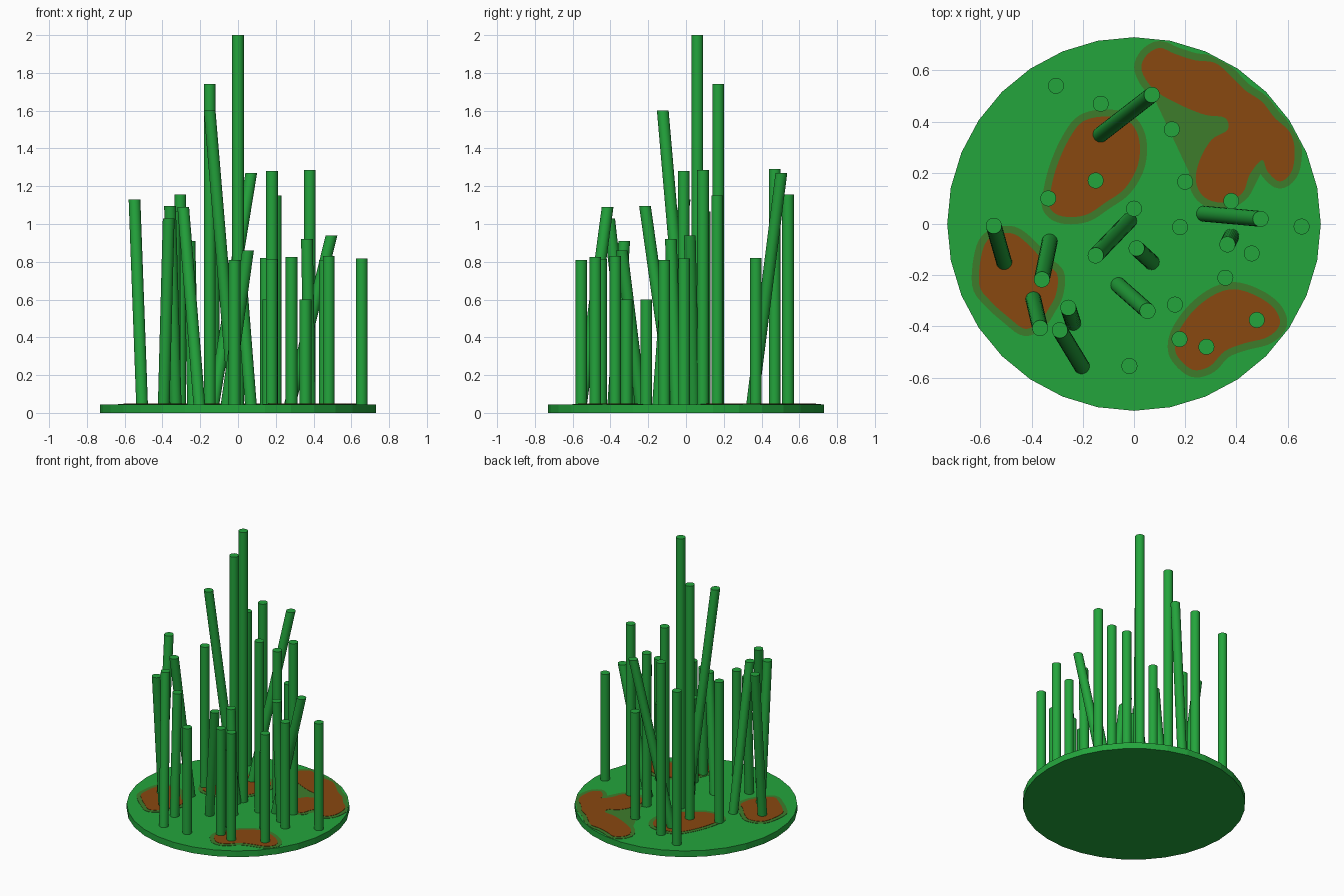
import bpy, bmesh, math
from mathutils import Vector

if "Cube" in bpy.data.objects:
    bpy.data.objects.remove(bpy.data.objects["Cube"])

def material(name, rgb):
    m = bpy.data.materials.new(name)
    m.diffuse_color = (*rgb, 1)
    m.use_nodes = True
    m.node_tree.nodes["Principled BSDF"].inputs["Base Color"].default_value = m.diffuse_color
    return m

green = material("grass green", (0.017, 0.376, 0.045))
brown = material("soil brown", (0.25, 0.065, 0.005))
olive = material("olive edge", (0.047, 0.20, 0.024))

BASE_R, BASE_H, STALK_R = 0.73, 0.045, 0.031

def finish(bm, name, mat, smooth=False):
    bmesh.ops.recalc_face_normals(bm, faces=bm.faces)
    me = bpy.data.meshes.new(name)
    bm.to_mesh(me)
    bm.free()
    me.materials.append(mat)
    if smooth:  # round sides, flat caps
        for p in me.polygons:
            p.use_smooth = len(p.vertices) == 4
    ob = bpy.data.objects.new(name, me)
    bpy.context.collection.objects.link(ob)
    return ob

def sheared_cylinder(name, foot, tip, z0, z1, r, sides, smooth):
    """Upright or leaning cylinder with level ends."""
    bm = bmesh.new()
    rings = []
    for (x, y), z in ((foot, z0), (tip, z1)):
        rings.append([bm.verts.new((x + r * math.cos(2 * math.pi * i / sides),
                                    y + r * math.sin(2 * math.pi * i / sides), z))
                      for i in range(sides)])
    a, b = rings
    for i in range(sides):
        j = (i + 1) % sides
        bm.faces.new((a[i], a[j], b[j], b[i]))
    bm.faces.new(a[::-1])
    bm.faces.new(b)
    ob = finish(bm, name, green, smooth)
    if smooth:
        for e in ob.data.edges:
            va, vb = (ob.data.vertices[v].co.z for v in e.vertices)
            e.use_edge_sharp = abs(va - vb) < 1e-5
    return ob

# round base
sheared_cylinder("base_disc", (0, 0), (0, 0), 0, BASE_H, BASE_R, 32, False)

# upright stalks: x, y, height
upright = [
    (-.305, .54, 1.155), (-.13, .47, 1.29), (.148, .37, .82), (.20, .165, 1.15),
    (-.15, .17, 1.74), (-.335, .10, 1.065), (.0, .06, 2.0), (.18, -.012, 1.28),
    (.655, -.01, .817), (.46, -.115, .81), (.357, -.21, .6), (.16, -.315, .6),
    (.48, -.375, .83), (.178, -.45, .815), (.283, -.48, .825), (-.018, -.555, .81),
    (.38, .09, 1.285)]
# leaning stalks: foot x, y, tip x, y, height
leaning = [
    (-.13, .35, .07, .505, 1.27), (.275, .04, .495, .02, .94),
    (.38, -.05, .365, -.08, .92), (-.02, .012, -.15, -.123, 1.6),
    (.068, -.148, .01, -.095, .78), (-.06, -.24, .053, -.34, .86),
    (-.33, -.07, -.36, -.217, 1.095), (-.393, -.295, -.367, -.407, 1.03),
    (-.238, -.385, -.257, -.327, .91), (-.205, -.555, -.29, -.415, 1.09),
    (-.508, -.148, -.548, -.007, 1.13)]
for x, y, h in upright:
    sheared_cylinder("upright_stalk", (x, y), (x, y), BASE_H, h, STALK_R, 32, True)
for fx, fy, tx, ty, h in leaning:
    sheared_cylinder("leaning_stalk", (fx, fy), (tx, ty), BASE_H, h, STALK_R, 32, True)

# soil patches: clockwise outline points, smoothed below
centre_patch = [(-.11, .42), (-.02, .40), (.02, .33), (.015, .23), (-.035, .14),
                (-.11, .085), (-.19, .035), (-.28, .03), (-.33, .065), (-.325, .135),
                (-.30, .23), (-.255, .33), (-.20, .40)]
left_patch = [(-.593, -.107), (-.555, -.05), (-.475, -.037), (-.405, -.088),
              (-.347, -.154), (-.30, -.197), (-.305, -.275), (-.335, -.333),
              (-.367, -.38), (-.425, -.41), (-.49, -.365), (-.56, -.302), (-.605, -.236)]
front_patch = [(.18, -.41), (.238, -.333), (.316, -.275), (.394, -.255), (.483, -.283),
               (.55, -.333), (.57, -.392), (.522, -.442), (.433, -.466), (.355, -.497),
               (.296, -.556), (.23, -.57), (.172, -.52), (.16, -.47)]
back_patch = [(.03, .60), (.047, .657), (.10, .688), (.16, .665), (.238, .64),
              (.316, .63), (.374, .583), (.433, .524), (.50, .478), (.55, .415),
              (.608, .36), (.628, .29), (.616, .205), (.57, .166), (.522, .205),
              (.50, .25), (.452, .193), (.425, .123), (.355, .084), (.277, .103),
              (.242, .166), (.257, .25), (.304, .33), (.366, .368), (.355, .415),
              (.277, .427), (.18, .466), (.08, .524)]

def smooth_loop(pts, steps=5):
    """Closed Catmull-Rom curve through the points."""
    p = [Vector(q) for q in pts]
    n, out = len(p), []
    for i in range(n):
        a, b, c, d = (p[(i + k) % n] for k in (-1, 0, 1, 2))
        for s in range(steps):
            t = s / steps
            out.append(0.5 * (2 * b + (c - a) * t + (2 * a - 5 * b + 4 * c - d) * t * t
                              + (3 * b - a - 3 * c + d) * t ** 3))
    return out

def plate(name, loop, grow, top, mat):
    """Thin plate on the base, outline grown outwards and kept inside the rim."""
    n, pts = len(loop), []
    for i in range(n):
        t = (loop[(i + 2) % n] - loop[i - 2]).normalized()
        q = loop[i] + Vector((-t.y, t.x)) * grow
        if q.length > 0.722:
            q = q.normalized() * 0.722
        pts.append(q)
    bm = bmesh.new()
    lo = [bm.verts.new((q.x, q.y, BASE_H - 0.002)) for q in pts]
    hi = [bm.verts.new((q.x, q.y, top)) for q in pts]
    for i in range(n):
        j = (i + 1) % n
        bm.faces.new((lo[j], lo[i], hi[i], hi[j]))
    caps = [bm.faces.new(lo), bm.faces.new(hi[::-1])]
    bmesh.ops.triangulate(bm, faces=caps)
    finish(bm, name, mat)

for name, pts in (("centre", centre_patch), ("left", left_patch),
                  ("front", front_patch), ("back", back_patch)):
    loop = smooth_loop(pts)
    plate(name + "_patch_edge", loop, 0.028, BASE_H + 0.002, olive)
    plate(name + "_soil_patch", loop, 0.0, BASE_H + 0.004, brown)
